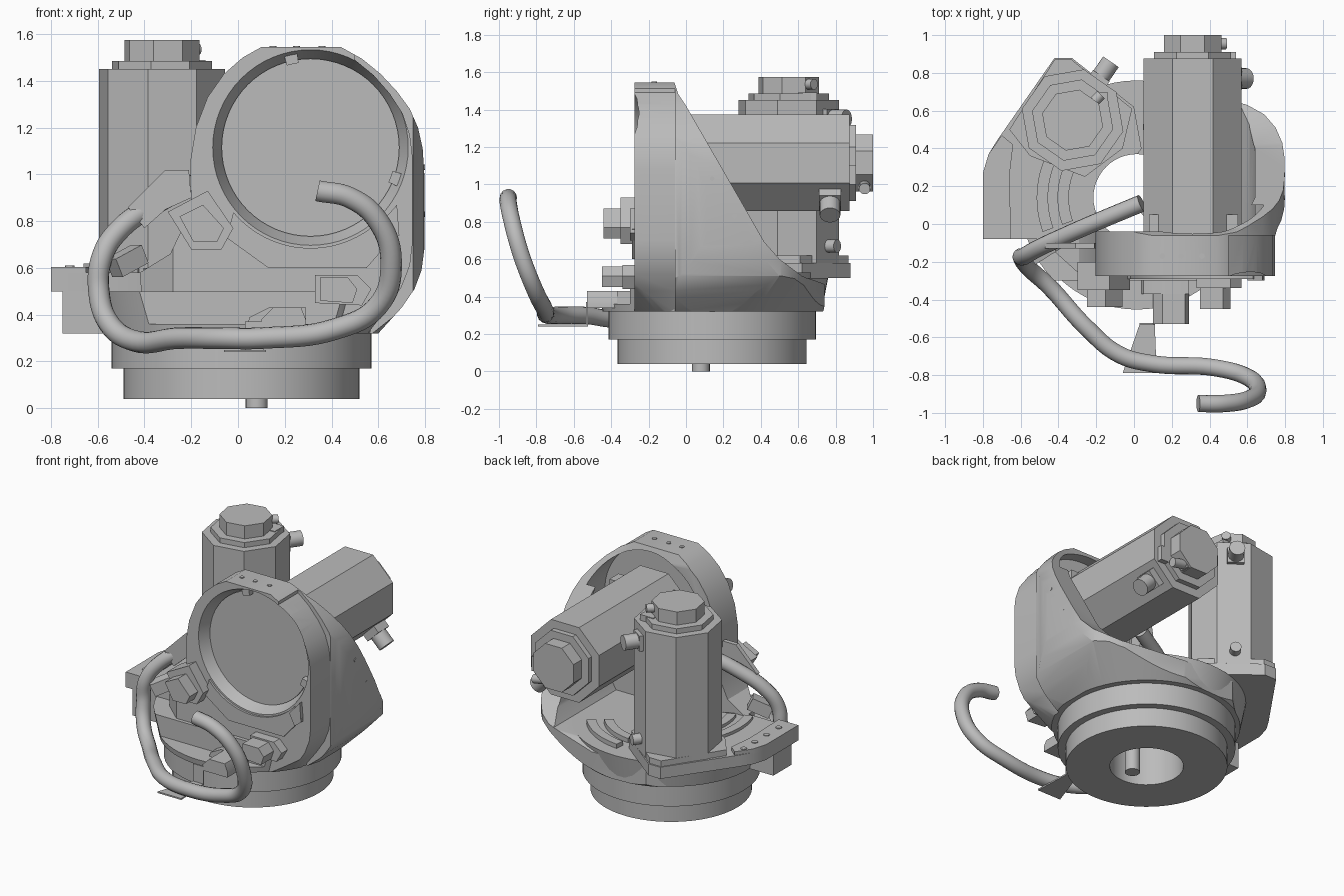
import bpy, bmesh
from math import cos, sin, radians
from mathutils import Vector, Matrix

if "Cube" in bpy.data.objects:
    bpy.data.objects.remove(bpy.data.objects["Cube"])

grey = bpy.data.materials.new("cast_grey")
grey.use_nodes = True
GREY = (0.5, 0.5, 0.5, 1)
grey.diffuse_color = GREY
grey.node_tree.nodes["Principled BSDF"].inputs["Base Color"].default_value = GREY
parts = []


def finish(name, bm):
    bmesh.ops.recalc_face_normals(bm, faces=bm.faces)
    mesh = bpy.data.meshes.new(name)
    bm.to_mesh(mesh)
    bm.free()
    mesh.materials.append(grey)
    ob = bpy.data.objects.new(name, mesh)
    bpy.context.collection.objects.link(ob)
    parts.append(ob)
    return ob


def prism(name, pts, axis, a, b):
    """Extrude a flat outline along one axis from a to b."""
    place = {"x": lambda u, v, t: (t, u, v),
             "y": lambda u, v, t: (u, t, v),
             "z": lambda u, v, t: (u, v, t)}[axis]
    bm = bmesh.new()
    lo, hi = ([bm.verts.new(place(u, v, t)) for u, v in pts] for t in (a, b))
    bm.faces.new(lo)
    bm.faces.new(hi)
    for i in range(len(pts)):
        j = (i + 1) % len(pts)
        bm.faces.new((lo[i], lo[j], hi[j], hi[i]))
    return finish(name, bm)


def rod(name, p, q, r, sides=48, r2=None, turn=0):
    """Cylinder, cone or polygonal bar between two points."""
    p, q = Vector(p), Vector(q)
    d = q - p
    m = (Matrix.Translation((p + q) / 2) @ d.to_track_quat("Z", "Y").to_matrix().to_4x4()
         @ Matrix.Rotation(radians(turn), 4, "Z"))
    bm = bmesh.new()
    bmesh.ops.create_cone(bm, cap_ends=True, segments=sides, radius1=r,
                          radius2=r if r2 is None else r2, depth=d.length, matrix=m)
    return finish(name, bm)


def arc_points(c, r, a0, a1, n=24):
    angles = [radians(a0 + (a1 - a0) * i / n) for i in range(n + 1)]
    return [(c[0] + r * cos(t), c[1] + r * sin(t)) for t in angles]


def arc_plate(name, c, r0, r1, a0, a1, axis, a, b):
    return prism(name, arc_points(c, r0, a0, a1) + arc_points(c, r1, a1, a0), axis, a, b)


def box(name, x, y, z):
    return prism(name, [(x[0], y[0]), (x[1], y[0]), (x[1], y[1]), (x[0], y[1])], "z", *z)


def boolean(ob, cutter, op="DIFFERENCE"):
    mod = ob.modifiers.new("cut", "BOOLEAN")
    mod.operation, mod.object, mod.solver = op, cutter, "EXACT"
    bpy.context.view_layer.objects.active = ob
    bpy.ops.object.modifier_apply(modifier=mod.name)
    parts.remove(cutter)
    bpy.data.objects.remove(cutter)


BX, BY = 0.015, 0.14          # turntable axis
MX, MZ = 0.31, 1.115          # horizontal motor axis
VX, VY = -0.325, 0.55         # vertical motor axis


def bore(ob):
    boolean(ob, rod("bore", (BX, BY, -0.1), (BX, BY, 0.63), 0.23))


# Turntable rings and lower casting
lower_ring = rod("lower_ring", (BX, BY, 0.04), (BX, BY, 0.175), 0.505, 64)
upper_ring = rod("upper_ring", (BX, BY, 0.17), (BX, BY, 0.325), 0.555, 64)
hull = rod("lower_casting", (BX, BY, 0.32), (BX, BY, 0.5), 0.585, 64, 0.62)
boolean(hull, box("front_trim", (-1, 1), (-1, -0.3), (0.36, 0.7)))
for ob in (lower_ring, upper_ring, hull):
    bore(ob)
rod("centre_pin", (0.08, 0.08, 0), (0.08, 0.08, 0.2), 0.047, 24)

# Upright housing: front wall with a swept side shell
housing = prism("housing", [
    (0.1, 1.545), (0.44, 1.545), (0.53, 1.495), (0.61, 1.43), (0.68, 1.355), (0.735, 1.28),
    (0.77, 1.2), (0.79, 1.11), (0.797, 1.0), (0.797, 0.68), (0.785, 0.59), (0.755, 0.51),
    (0.7, 0.43), (0.6, 0.32), (-0.4, 0.32), (-0.42, 0.58), (-0.29, 0.66), (-0.2, 0.85),
    (-0.205, 1.05), (-0.18, 1.2), (-0.13, 1.33), (-0.06, 1.43), (0.02, 1.5)], "y", -0.5, 1)
boolean(housing, prism("side_profile", [
    (-0.275, 0.3), (-0.275, 1.6), (-0.08, 1.6), (-0.04, 1.48), (0, 1.42), (0.3, 0.9),
    (0.42, 0.69), (0.5, 0.6), (0.62, 0.51), (0.76, 0.46), (0.76, 0.3)], "x", -1, 1), "INTERSECT")
boolean(housing, prism("footprint", [
    (-0.45, -0.12), (-0.25, -0.3), (0.745, -0.3), (0.748, -0.06), (0.76, -0.02),
    (0.78, 0.02), (0.795, 0.08), (0.8, 0.15), (0.8, 0.33), (0.785, 0.43), (0.75, 0.51),
    (0.69, 0.58), (0.6, 0.63), (0.5, 0.66), (0.2, 0.74), (-0.2, 0.72),
    (-0.45, 0.5)], "z", 0.2, 1.7), "INTERSECT")
# Rounded underside and narrower rim of the front wall
boolean(housing, rod("bowl", (BX, BY, 0.3), (BX, BY, 1.7), 0.57, 96, 2.25), "INTERSECT")
boolean(housing, prism("rim_trim", [
    (0.5, 1.6), (0.5, 1.49), (0.58, 1.425), (0.65, 1.345), (0.705, 1.26), (0.735, 1.17),
    (0.746, 1.08), (0.746, 0.7), (0.735, 0.61), (0.7, 0.52), (0.64, 0.43), (0.54, 0.3),
    (0.9, 0.3), (0.9, 1.6)], "y", -0.6, -0.06))
boolean(housing, prism("inner_space", [
    (-1, 0.5), (0.56, 0.5), (0.61, 0.58), (0.64, 0.72), (0.64, 1.18), (0.6, 1.32),
    (0.5, 1.42), (0.4, 1.7), (-1, 1.7)], "y", -0.04, 1.2))
boolean(housing, rod("front_recess", (MX, -0.29, MZ), (MX, -0.18, MZ), 0.425, 64, 0.375))
boolean(housing, rod("rear_recess", (MX, -0.13, MZ), (MX, 0.1, MZ), 0.4, 64))
bore(housing)
for y, z in ((0.14, 1.03), (0.26, 0.83)):
    rod("shell_plug", (0.79, y, z), (0.799, y, z), 0.012, 12)

# Front opening trim and chin
rod("front_disc", (MX, -0.205, MZ), (MX, -0.175, MZ), 0.38, 64)
for start in (98, -24):
    arc_plate("ring_stop", (MX, MZ), 0.365, 0.405, start, start + 8, "y", -0.245, -0.195)
prism("chin_plate", [(-0.05, 0.73), (0.13, 0.6), (0.55, 0.6), (0.69, 0.76)]
      + arc_points((MX, MZ), 0.43, -42, -140), "y", -0.29, -0.26)
for x in (0.15, 0.25, 0.36):
    rod("top_bolt", (x, -0.17, 1.53), (x, -0.17, 1.55), 0.015, 12)

# Motor flange with ribs and bolts
flange = prism("motor_flange", [
    (-0.8, -0.08), (-0.8, 0.27), (-0.77, 0.37), (-0.72, 0.45), (-0.42, 0.88), (-0.33, 0.88),
    (0, 0.62), (0.04, 0.4), (-0.1, 0.2), (-0.25, 0), (-0.42, -0.08)], "z", 0.5, 0.58)
bore(flange)
prism("flange_pad", [(-0.66, 0.5), (-0.42, 0.87), (-0.33, 0.87), (-0.01, 0.61),
                     (-0.06, 0.4), (-0.26, 0.25), (-0.55, 0.36)], "z", 0.57, 0.62)
prism("flange_edge", [(-0.8, -0.08), (-0.8, 0.27), (-0.77, 0.37), (-0.7, 0.47), (-0.64, 0.42),
                      (-0.66, 0.25), (-0.65, -0.08)], "z", 0.57, 0.605)
box("flange_foot", (-0.75, -0.53), (-0.08, 0.12), (0.32, 0.51))
for r in (0.36, 0.47):
    arc_plate("curved_rib", (BX, BY), r, r + 0.06, 155, 200, "z", 0.49, 0.6)
    arc_plate("rear_rib", (BX, BY), r, r + 0.06, 40, 85, "z", 0.49, 0.53)
for y in (0.02, 0.15, 0.28, 0.4):
    rod("flange_bolt", (-0.72, y, 0.6), (-0.72, y, 0.61), 0.02, 12)


# Motors: octagonal body, collar and end cap
def motor(name, start, axis, length, turn, radius):
    s, a = Vector(start), Vector(axis)
    stops = (("body", 0, length, radius), ("collar", length, length + 0.035, 0.22),
             ("cap", length + 0.03, length + 0.125, 0.165))
    for part, t0, t1, r in stops:
        rod(f"{name}_{part}", s + a * t0, s + a * t1, r, 8, turn=turn)


motor("vertical_motor", (VX, VY, 0.58), (0, 0, 1), 0.87, -12.5, 0.275)
motor("horizontal_motor", (MX, -0.1, MZ), (0, 1, 0), 0.975, 22.5, 0.28)
box("motor_saddle", (0.08, 0.55), (-0.05, 0.05), (0.8, 1.3))
box("cap_tab", (-0.24, -0.14), (0.6, 0.7), (1.44, 1.49))
box("rear_tab", (0.42, 0.54), (0.87, 0.91), (1.0, 1.1))


# Cable sockets on the motors
def socket(name, base, direction, r):
    b, d = Vector(base), Vector(direction).normalized()
    rod(name + "_seat", b - d * 0.06, b + d * 0.03, r * 1.5, 4, turn=45)
    rod(name, b, b + d * 0.12, r, 20)


socket("upper_socket", (-0.19, 0.76, 1.35), (0.55, 0.8, 0), 0.05)
socket("lower_socket", (-0.22, 0.71, 0.67), (0.55, 0.8, 0), 0.035)
socket("side_socket", (0.51, 0.77, 0.92), (1, 0, -1), 0.055)
socket("rear_socket", (0.37, 0.955, 1.0), (1, 0, -0.2), 0.03)
socket("cap_socket", (-0.26, 0.6, 1.535), (0.7, 0.7, 0), 0.028)

# Front connector blocks
prism("upper_connector", [(-0.3, 0.84), (-0.13, 0.93), (-0.02, 0.77), (-0.07, 0.68),
                          (-0.2, 0.68)], "y", -0.35, -0.2)
prism("upper_connector_face", [(-0.25, 0.82), (-0.15, 0.87), (-0.06, 0.77),
                               (-0.09, 0.71), (-0.19, 0.71)], "y", -0.44, -0.34)
prism("right_connector", [(0.33, 0.57), (0.51, 0.57), (0.57, 0.51), (0.53, 0.44),
                          (0.33, 0.45)], "y", -0.34, -0.25)
prism("right_connector_face", [(0.35, 0.56), (0.47, 0.56), (0.51, 0.51), (0.49, 0.45),
                               (0.35, 0.46)], "y", -0.45, -0.33)
prism("lower_connector", [(0.03, 0.33), (0.05, 0.39), (0.13, 0.43), (0.29, 0.43),
                          (0.29, 0.33)], "y", -0.37, -0.25)
prism("lower_connector_face", [(0.1, 0.34), (0.1, 0.38), (0.15, 0.43), (0.27, 0.43),
                               (0.29, 0.38), (0.29, 0.34)], "y", -0.53, -0.36)
prism("side_block", [(0.6, 0.78), (0.68, 0.87), (0.69, 0.74), (0.64, 0.7)], "y", -0.3, -0.25)

# Cable, its guide and its support
curve = bpy.data.curves.new("cable", "CURVE")
curve.dimensions = "3D"
curve.bevel_depth, curve.bevel_resolution = 0.046, 5
curve.use_fill_caps, curve.resolution_u = True, 8
path = [(0.34, -0.95, 0.93), (0.48, -0.95, 0.9), (0.6, -0.93, 0.8), (0.655, -0.88, 0.62),
        (0.6, -0.81, 0.44), (0.42, -0.76, 0.34), (0.1, -0.74, 0.3), (-0.08, -0.69, 0.3),
        (-0.25, -0.55, 0.3), (-0.45, -0.33, 0.29), (-0.55, -0.24, 0.36), (-0.595, -0.18, 0.5),
        (-0.58, -0.17, 0.65), (-0.51, -0.13, 0.76), (-0.36, -0.06, 0.87), (-0.2, 0.01, 0.95),
        (0.04, 0.11, 1.02)]
spline = curve.splines.new("BEZIER")
spline.bezier_points.add(len(path) - 1)
for point, co in zip(spline.bezier_points, path):
    point.co = co
    point.handle_left_type = point.handle_right_type = "AUTO"
curve.materials.append(grey)
bpy.context.collection.objects.link(bpy.data.objects.new("cable", curve))
prism("cable_guide", [(-0.47, 0.86), (-0.31, 1.02), (-0.21, 1.02), (-0.2, 0.9),
                      (-0.31, 0.85), (-0.4, 0.77)], "y", -0.13, -0.1)
rod("cable_clamp", (-0.53, -0.17, 0.6), (-0.42, -0.1, 0.66), 0.06, 4, turn=45)
prism("cable_bracket", [(-0.06, -0.79), (0.12, -0.79), (0.11, -0.53), (0.03, -0.53)],
      "z", 0.24, 0.25)
box("bracket_upright", (0.03, 0.11), (-0.535, -0.525), (0.24, 0.37))

# Smooth the rounded surfaces and keep hard edges
bpy.ops.object.select_all(action="DESELECT")
for ob in parts:
    ob.select_set(True)
bpy.context.view_layer.objects.active = parts[0]
bpy.ops.object.shade_smooth_by_angle(angle=radians(30))
